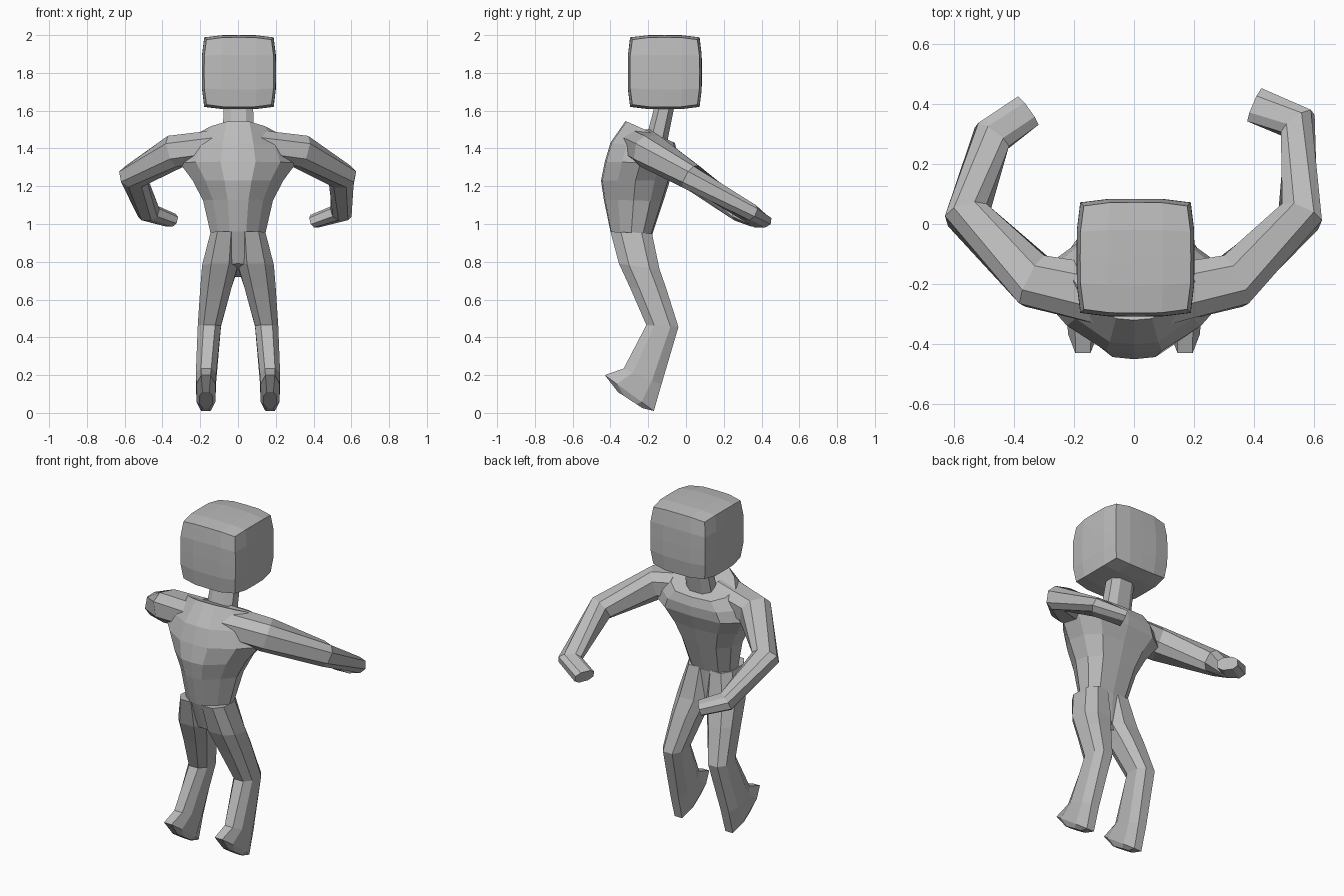
import bpy, bmesh
from mathutils import Vector

cube = bpy.data.objects.get("Cube")
if cube:
    bpy.data.objects.remove(cube, do_unlink=True)

GREY = (0.5, 0.5, 0.5, 1)
mat = bpy.data.materials.new("clay grey")
mat.use_nodes = True
mat.diffuse_color = GREY
mat.node_tree.nodes["Principled BSDF"].inputs["Base Color"].default_value = GREY

# Eight-sided section shared by limbs and neck, as side / depth factors
OCT = [(-.5, -1), (.5, -1), (1, -.5), (1, .5), (.5, 1), (-.5, 1), (-1, .5), (-1, -.5)]
# Half of the chest section: width factor, front-to-back factor
HALF = [(0, 0), (.3, .02), (.72, .24), (1, .5), (.92, .78), (.6, .97), (0, 1)]


def finish(name, bm):
    bmesh.ops.recalc_face_normals(bm, faces=bm.faces)
    mesh = bpy.data.meshes.new(name)
    bm.to_mesh(mesh)
    bm.free()
    mesh.materials.append(mat)
    obj = bpy.data.objects.new(name, mesh)
    bpy.context.collection.objects.link(obj)
    return obj


def loft(name, rings):
    bm = bmesh.new()
    rows = [[bm.verts.new(p) for p in ring] for ring in rings]
    n = len(rows[0])
    for a, b in zip(rows, rows[1:]):
        for i in range(n):
            j = (i + 1) % n
            bm.faces.new((a[i], a[j], b[j], b[i]))
    bm.faces.new(rows[0])
    bm.faces.new(rows[-1])
    return finish(name, bm)


def tilted_ring(x0, x1, front, back, mirror=1):
    """Octagon between a front and a back (y, z) point."""
    f, b = Vector(front), Vector(back)
    ring = []
    for s, d in OCT:
        yz = f.lerp(b, (d + 1) / 2)
        ring.append((mirror * ((x0 + x1) / 2 + s * (x1 - x0) / 2), yz.x, yz.y))
    return ring


def chest_ring(w, front, back):
    f, b = Vector(front), Vector(back)
    pts = HALF + [(-s, t) for s, t in HALF[-2:0:-1]]
    return [(w * s, *f.lerp(b, t)) for s, t in pts]


def limb(name, nodes):
    """Sweep an octagon along centre points with half widths and heights."""
    pts = [Vector(p) for p, _, _ in nodes]
    rings = []
    for i, (_, hw, hh) in enumerate(nodes):
        tangent = Vector()
        if i > 0:
            tangent += (pts[i] - pts[i - 1]).normalized()
        if i < len(pts) - 1:
            tangent += (pts[i + 1] - pts[i]).normalized()
        tangent.normalize()
        side = tangent.cross(Vector((0, 0, 1))).normalized()
        up = side.cross(tangent)
        rings.append([pts[i] + side * hw * s + up * hh * d for s, d in OCT])
    return loft(name, rings)


# Head: cube with gently puffed sides and crisp edges
bm = bmesh.new()
bmesh.ops.create_cube(bm, size=2)
bmesh.ops.subdivide_edges(bm, edges=bm.edges[:], cuts=3, use_grid_fill=True)
for v in bm.verts:
    c = v.co.copy()
    for k in range(3):
        a, b = c[(k + 1) % 3], c[(k + 2) % 3]
        v.co[k] = c[k] * (.172 + .012 * (1 - a ** 4) + .012 * (1 - b ** 4))
    v.co += Vector((.005, -.112, 1.804))
finish("head", bm)

# Neck leaning forward at its base
loft("neck", [tilted_ring(-.085, .085, (-.23, 1.38), (-.11, 1.38)),
              tilted_ring(-.075, .08, (-.165, 1.63), (-.06, 1.63))])

# Pelvis and chest with a collar that slopes down to the back
loft("torso", [chest_ring(w, f, b) for w, f, b in [
    (.10, (-.34, .79), (-.19, .72)),
    (.145, (-.40, .96), (-.18, .94)),
    (.185, (-.435, 1.13), (-.12, 1.12)),
    (.24, (-.45, 1.23), (-.085, 1.23)),
    (.31, (-.43, 1.33), (-.05, 1.32)),
    (.27, (-.40, 1.43), (-.045, 1.38)),
    (.20, (-.32, 1.545), (-.06, 1.43))]])

# Legs with bent knees and feet pointing down
for label, m in (("left", 1), ("right", -1)):
    loft(label + "_leg", [tilted_ring(*r, m) for r in [
        (0, .145, (-.40, .96), (-.18, .95)),
        (0, .19, (-.355, .79), (-.14, .76)),
        (.035, .20, (-.295, .66), (-.105, .66)),
        (.09, .213, (-.21, .465), (-.04, .455)),
        (.115, .223, (-.33, .235), (-.13, .15)),
        (.12, .22, (-.43, .20), (-.17, .01)),
        (.135, .205, (-.36, .11), (-.23, .025))]])

# Arms swept back with hands turned inwards
limb("left_arm", [((.08, -.24, 1.42), .10, .08),
                  ((.33, -.19, 1.385), .09, .085),
                  ((.553, .025, 1.25), .072, .065),
                  ((.545, .335, 1.06), .062, .045),
                  ((.405, .395, 1.015), .06, .035)])
limb("right_arm", [((-.08, -.24, 1.42), .10, .08),
                   ((-.33, -.19, 1.385), .09, .085),
                   ((-.555, .03, 1.25), .072, .065),
                   ((-.473, .29, 1.06), .064, .045),
                   ((-.355, .375, 1.02), .058, .035)])
